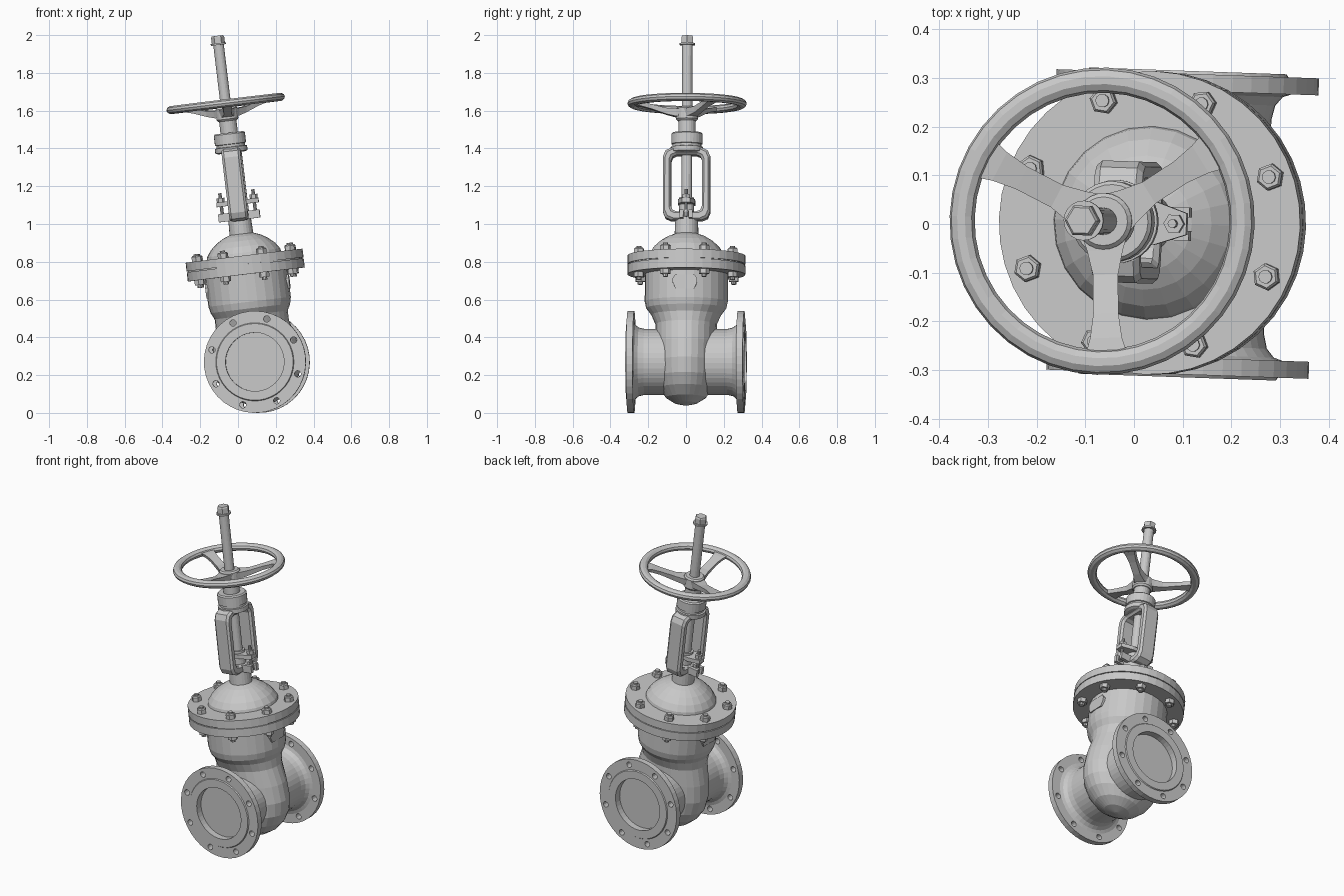
import bpy, bmesh
from math import sin, cos, pi, radians
from mathutils import Matrix, Vector

if "Cube" in bpy.data.objects:
    bpy.data.objects.remove(bpy.data.objects["Cube"])

metal = bpy.data.materials.new("cast_grey")
metal.use_nodes = True
GREY = (0.58, 0.58, 0.58, 1)
metal.diffuse_color = GREY
metal.node_tree.nodes["Principled BSDF"].inputs["Base Color"].default_value = GREY

# Whole valve leans sideways: local origin is the pipe centre, local z the stem
PLACE = (Matrix.Translation((0.1, 0, 0.27)) @ Matrix.Rotation(radians(-2), 4, 'Z')
         @ Matrix.Rotation(radians(-6.9), 4, 'Y'))


def finish(name, bm, place=True):
    bmesh.ops.remove_doubles(bm, verts=bm.verts, dist=1e-5)
    bmesh.ops.recalc_face_normals(bm, faces=bm.faces)
    mesh = bpy.data.meshes.new(name)
    bm.to_mesh(mesh)
    bm.free()
    mesh.materials.append(metal)
    ob = bpy.data.objects.new(name, mesh)
    bpy.context.collection.objects.link(ob)
    if place:
        ob.matrix_world = PLACE
    return ob


def skin(bm, rings, closed=False):
    """Bridge rings of points, then cap or close the ends."""
    loops = [[bm.verts.new(p) for p in ring] for ring in rings]
    n = len(loops[0])
    pairs = list(zip(loops, loops[1:]))
    if closed:
        pairs.append((loops[-1], loops[0]))
    else:
        bm.faces.new(loops[0])
        bm.faces.new(loops[-1])
    for a, b in pairs:
        for i in range(n):
            j = (i + 1) % n
            bm.faces.new((a[i], a[j], b[j], b[i]))


def circle(rx, ry, z, n, turn=0.0):
    return [Vector((rx * cos(turn + 2 * pi * i / n), ry * sin(turn + 2 * pi * i / n), z))
            for i in range(n)]


def lathe(bm, profile, n=32, matrix=Matrix(), turn=0.0):
    """Profile entries are (height, radius) or (height, x radius, y radius)."""
    skin(bm, [[matrix @ v for v in circle(p[1], p[-1], p[0], n, turn)] for p in profile])


def turned(name, profile, n=32):
    bm = bmesh.new()
    lathe(bm, profile, n)
    return finish(name, bm)


def box(bm, x0, x1, y0, y1, z0, z1):
    skin(bm, [[Vector(p) for p in ((x0, y0, z), (x1, y0, z), (x1, y1, z), (x0, y1, z))]
              for z in (z0, z1)])


# Body: round throat narrowing into a bulb flattened along the pipe
turned("body", [(0.47, 0.22), (0.32, 0.22), (0.285, 0.212), (0.25, 0.195, 0.185),
                (0.2, 0.195, 0.163), (0.1, 0.222, 0.16), (0, 0.234, 0.16),
                (-0.08, 0.22, 0.156), (-0.14, 0.186, 0.14), (-0.19, 0.135, 0.107),
                (-0.22, 0.075, 0.06), (-0.232, 0.01)], 28)

# Pipe ends with raised, recessed faces and drilled flanges
for side, label in ((-1, "front"), (1, "back")):
    along = Matrix.Rotation(-side * pi / 2, 4, 'X')
    bm = bmesh.new()
    lathe(bm, [(0, 0.175), (0.22, 0.175), (0.25, 0.182), (0.268, 0.197), (0.274, 0.215),
               (0.274, 0.27), (0.309, 0.27), (0.309, 0.207), (0.315, 0.203),
               (0.315, 0.155), (0.275, 0.155)], 40, along)
    pipe = finish(label + "_pipe_flange", bm, False)
    bm = bmesh.new()
    for i in range(8):
        a = (i + 0.5) * pi / 4
        lathe(bm, [(0.25, 0.017), (0.34, 0.017)], 12,
              along @ Matrix.Translation((0.236 * cos(a), 0.236 * sin(a), 0)))
    drill = finish("drill_cutter", bm, False)
    cut = pipe.modifiers.new("bolt_holes", 'BOOLEAN')
    cut.object, cut.solver = drill, 'EXACT'
    bpy.context.view_layer.update()
    drilled = bpy.data.meshes.new_from_object(
        pipe.evaluated_get(bpy.context.evaluated_depsgraph_get()))
    pipe.modifiers.clear()
    pipe.data = drilled
    bpy.data.objects.remove(drill)
    pipe.matrix_world = PLACE

# Bonnet joint: two flanges with a thin gasket between
turned("body_flange", [(0.466, 0.312), (0.515, 0.312)], 40)
turned("gasket", [(0.51, 0.305), (0.525, 0.305)], 40)
turned("bonnet_flange", [(0.52, 0.312), (0.566, 0.312)], 40)
turned("bonnet_dome", [(0.56, 0.2), (0.582, 0.195), (0.615, 0.172), (0.645, 0.138),
                       (0.668, 0.1), (0.682, 0.063), (0.775, 0.06)], 24)

# Bonnet bolts: hex heads above, nuts and shank ends below
bm = bmesh.new()
for i in range(8):
    a = (i + 0.5) * pi / 4
    at = Matrix.Translation((0.268 * cos(a), 0.268 * sin(a), 0))
    lathe(bm, [(0.564, 0.028), (0.59, 0.028), (0.596, 0.023)], 6, at, a)
    lathe(bm, [(0.44, 0.028), (0.468, 0.028)], 6, at, a)
    lathe(bm, [(0.425, 0.014), (0.605, 0.014)], 10, at)
finish("bonnet_bolts", bm)

# Shallow rounded pads on both sides of the throat
bm = bmesh.new()
for side in (-1, 1):
    outline = [(-0.065, 0.4), (-0.05, 0.365), (0.05, 0.365), (0.065, 0.4),
               (0.065, 0.42), (0.05, 0.44), (-0.05, 0.44), (-0.065, 0.42)]
    skin(bm, [[Vector((side * x, y, z)) for y, z in outline] for x in (0.19, 0.223)])
finish("side_pads", bm)

# Yoke: a chamfered open frame extruded across the stem
def frame(half, low, high, chamfer, x):
    pts = [(half - chamfer, low), (half - chamfer * 0.3, low + chamfer * 0.3),
           (half, low + chamfer), (half, high - chamfer),
           (half - chamfer * 0.3, high - chamfer * 0.3), (half - chamfer, high)]
    return [Vector((x, y, z)) for y, z in pts + [(-y, z) for y, z in reversed(pts)]]


bm = bmesh.new()
skin(bm, [frame(0.115, 0.762, 1.13, 0.045, -0.05), frame(0.125, 0.752, 1.138, 0.045, -0.038),
          frame(0.125, 0.752, 1.138, 0.045, 0.038), frame(0.115, 0.762, 1.13, 0.045, 0.05),
          frame(0.092, 0.79, 1.11, 0.03, 0.05), frame(0.082, 0.798, 1.1, 0.03, 0.038),
          frame(0.082, 0.798, 1.1, 0.03, -0.038), frame(0.092, 0.79, 1.11, 0.03, -0.05)],
     closed=True)
finish("yoke", bm)

# Bearing housing and sleeve above the yoke
turned("bearing_housing", [(1.115, 0.07), (1.12, 0.086), (1.145, 0.086), (1.147, 0.076),
                           (1.16, 0.076), (1.162, 0.083), (1.215, 0.083), (1.222, 0.076)], 28)
turned("stem_sleeve", [(1.2, 0.046), (1.3, 0.046)], 24)

# Stem with a hexagonal tip and collar
turned("stem", [(0.75, 0.028), (1.72, 0.028)], 20)
turned("stem_collar", [(1.69, 0.041), (1.699, 0.041)], 20)
turned("stem_hex_tip", [(1.698, 0.035), (1.732, 0.035), (1.739, 0.03)], 6)

# Packing gland: follower, cross bar, lugs and swing bolts
turned("gland_follower", [(0.77, 0.04), (0.875, 0.04)], 20)
bm = bmesh.new()
bar = [(-0.112, 0.022), (-0.045, 0.045), (0.045, 0.045), (0.112, 0.022)]
outline = bar + [(x, -y) for x, y in reversed(bar)]
skin(bm, [[Vector((x, y, z)) for x, y in outline] for z in (0.838, 0.862)])
finish("gland_bar", bm)
bm = bmesh.new()
for side in (-1, 1):
    for s in (-1, 1):
        x0, x1 = sorted((side * 0.045, side * 0.11))
        y0, y1 = sorted((s * 0.014, s * 0.034))
        box(bm, x0, x1, y0, y1, 0.757, 0.8)
    at = Matrix.Translation((side * 0.088, 0, 0))
    lathe(bm, [(0.765, 0.014), (0.79, 0.014), (0.8, 0.009), (0.91, 0.009)], 10, at)
    lathe(bm, [(0.862, 0.021), (0.884, 0.021)], 6, at)
finish("gland_bolts_and_lugs", bm)

# Handwheel: rim, hub and three flaring spokes
bm = bmesh.new()
skin(bm, [[Vector(((0.29 + 0.026 * cos(t)) * cos(a), (0.29 + 0.026 * cos(t)) * sin(a),
                   1.378 + 0.022 * sin(t))) for t in [k * pi / 5 for k in range(10)]]
          for a in [i * pi / 20 for i in range(40)]], closed=True)
finish("handwheel_rim", bm)
turned("handwheel_hub", [(1.285, 0.05), (1.295, 0.058), (1.35, 0.058), (1.358, 0.05)], 24)
bm = bmesh.new()
stations = [(0.02, 0.05, 1.325, 0.02), (0.06, 0.037, 1.327, 0.02), (0.11, 0.026, 1.335, 0.016),
            (0.19, 0.026, 1.358, 0.012), (0.24, 0.033, 1.37, 0.011), (0.28, 0.045, 1.376, 0.01)]
for i in range(3):
    turn = Matrix.Rotation(radians(34 + 120 * i), 3, 'Z')
    skin(bm, [[turn @ Vector((r, w * u, z + t * v)) for u, v in
               ((-1, 1), (1, 1), (0.8, -1), (-0.8, -1))] for r, w, z, t in stations])
finish("handwheel_spokes", bm)
